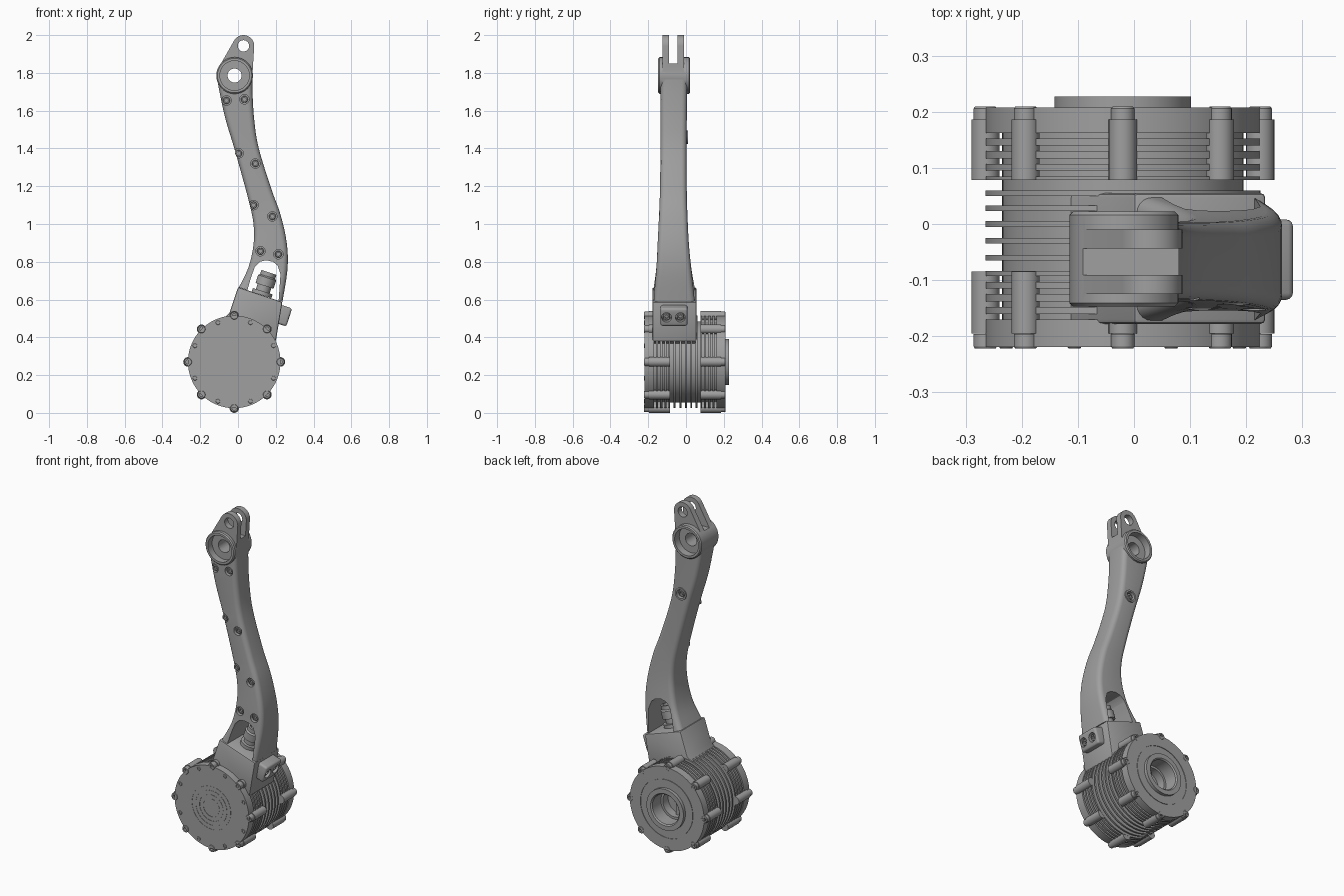
import bpy, bmesh, math
from mathutils import Vector
from mathutils.geometry import convex_hull_2d

cube = bpy.data.objects.get("Cube")
if cube:
    bpy.data.objects.remove(cube, do_unlink=True)

grey = bpy.data.materials.new("machined grey")
grey.use_nodes = True
color = (0.35, 0.35, 0.35, 1)
grey.diffuse_color = color
grey.node_tree.nodes["Principled BSDF"].inputs["Base Color"].default_value = color

FRONT, BACK = Vector((0, -1, 0)), Vector((0, 1, 0))


def finish(name, bm):
    bmesh.ops.recalc_face_normals(bm, faces=bm.faces)
    mesh = bpy.data.meshes.new(name)
    bm.to_mesh(mesh)
    bm.free()
    mesh.materials.append(grey)
    obj = bpy.data.objects.new(name, mesh)
    bpy.context.collection.objects.link(obj)
    return obj


def skin(name, rings):
    """Closed tube through rings of equal length, capped at both ends."""
    bm = bmesh.new()
    rows = [[bm.verts.new(p) for p in ring] for ring in rings]
    n = len(rows[0])
    for a, b in zip(rows, rows[1:]):
        for i in range(n):
            j = (i + 1) % n
            bm.faces.new((a[i], a[j], b[j], b[i]))
    bm.faces.new(rows[0][::-1])
    bm.faces.new(rows[-1])
    return finish(name, bm)


def prism(name, outline, y0, y1):
    return skin(name, [[(x, y, z) for x, z in outline] for y in (y0, y1)])


def circle(x, z, r, n=48):
    return [(x + r * math.cos(math.tau * i / n), z + r * math.sin(math.tau * i / n)) for i in range(n)]


def lathe(name, origin, axis, profile, n=32):
    """Profile of (radius, distance along axis), starting and ending in a cap."""
    turn = axis.to_track_quat('Z', 'Y')
    return skin(name, [[Vector(origin) + turn @ Vector((x, y, h)) for x, y in circle(0, 0, r, n)]
                       for r, h in profile])


def apply(obj, kind, **settings):
    mod = obj.modifiers.new(kind, kind)
    for key, value in settings.items():
        setattr(mod, key, value)
    bpy.context.view_layer.objects.active = obj
    bpy.ops.object.modifier_apply(modifier=mod.name)


def boolean(obj, other, operation='DIFFERENCE'):
    apply(obj, 'BOOLEAN', object=other, operation=operation, solver='EXACT')
    bpy.data.objects.remove(other, do_unlink=True)


def screw(name, origin, axis, r, h, n=24):
    """Socket head whose seat is at the origin."""
    return lathe(name, origin, axis, [(r, 0), (r, h * 0.85), (r * 0.88, h),
                                      (r * 0.5, h), (r * 0.5, h * 0.4)], n)


def counterbored_screw(obj, name, surface, axis, r=0.025, depth=0.02):
    seat = Vector(surface) - axis * depth
    boolean(obj, lathe("bore", seat, axis, [(r, 0), (r, depth + 0.03)], 24))
    screw(name, seat - axis * 0.002, axis, r * 0.72, depth * 0.75)


# Motor drum: one turned body with cooling fins and a stepped rear bore
CX, CZ = -0.02, 0.27
RIM, ROOT = 0.245, 0.215
profile = [(0.01, -0.219)]
for r in (0.05, 0.075, 0.1, 0.125):
    profile += [(r, -0.219), (r, -0.2175), (r + 0.005, -0.2175), (r + 0.005, -0.219)]
profile.append((RIM, -0.219))
for y in (-0.165, -0.143, -0.12, -0.098):
    profile += [(RIM, y - 0.005), (ROOT, y - 0.005), (ROOT, y + 0.005), (RIM, y + 0.005)]
profile += [(RIM, -0.084), (ROOT, -0.084)]
for y in (-0.06, -0.03, 0, 0.028, 0.055):
    profile += [(ROOT, y - 0.005), (RIM, y - 0.005), (RIM, y + 0.005), (ROOT, y + 0.005)]
profile += [(ROOT, 0.078), (RIM, 0.078)]
for y in (0.09, 0.112, 0.135, 0.157):
    profile += [(RIM, y - 0.005), (ROOT, y - 0.005), (ROOT, y + 0.005), (RIM, y + 0.005)]
profile += [(RIM, 0.208), (0.175, 0.208), (0.175, 0.205), (0.17, 0.205), (0.17, 0.208),
            (0.122, 0.208), (0.122, 0.227), (0.095, 0.227), (0.088, 0.22), (0.088, 0.14),
            (0.075, 0.14), (0.075, 0.09), (0.01, 0.09)]
lathe("motor_drum", (CX, 0, CZ), BACK, profile, 96)
prism("bore_crossbar", [(CX - 0.01, CZ - 0.08), (CX + 0.01, CZ - 0.08),
                        (CX + 0.01, CZ + 0.08), (CX - 0.01, CZ + 0.08)], 0.08, 0.11)

# Bolt bosses and heads around the drum
for i, (x, z) in enumerate(circle(CX, CZ, RIM, 8)):
    lathe(f"front_boss_{i}", (x, -0.195, z), BACK, [(0.025, 0), (0.025, 0.11)])
    lathe(f"rear_boss_{i}", (x, 0.078, z), BACK, [(0.025, 0), (0.025, 0.108)])
    screw(f"front_bolt_{i}", (x, -0.196, z), FRONT, 0.021, 0.026)
    screw(f"rear_bolt_{i}", (x, 0.185, z), BACK, 0.021, 0.024)
for x, z in circle(CX, CZ, 0.225, 16)[1::2]:
    screw("cover_screw", (x, -0.21, z), FRONT, 0.012, 0.012, 16)

# Neck joining drum and arm
neck = prism("neck", [(0, 0.666), (-0.045, 0.53), (-0.115, 0.465), (0, 0.3), (0.2, 0.38), (0.235, 0.587)],
             -0.178, 0.055)
apply(neck, 'BEVEL', width=0.008, segments=2)

# Side connector block with two recessed screws
tilt = math.radians(-18)
side = Vector((math.cos(tilt), 0, math.sin(tilt)))
up = Vector((-side.z, 0, side.x))
mid = Vector((0.235, 0, 0.517))
corners = [mid + side * a + up * b for a, b in ((-0.06, -0.05), (0.038, -0.05), (0.038, 0.05), (-0.06, 0.05))]
block = prism("connector_block", [(c.x, c.z) for c in corners], -0.135, 0.008)
apply(block, 'BEVEL', width=0.012, segments=3)
for y in (-0.103, -0.03):
    counterbored_screw(block, "connector_screw", mid + side * 0.038 + BACK * y, side, 0.026, 0.03)

# Cable plug inside the arm window
lathe("cable_plug", Vector((0.125, -0.065, 0.625)), up,
      [(0.055, 0), (0.055, 0.02), (0.038, 0.02), (0.038, 0.05), (0.05, 0.05),
       (0.05, 0.095), (0.042, 0.102), (0.042, 0.125), (0.03, 0.125), (0.03, 0.1)])

# Arm: rounded sections swept between left and right edge points
stations = [Vector(s) for s in (
    (0.005, 0.665, 0.235, 0.588, -0.172, 0.047),
    (0.055, 0.77, 0.262, 0.76, -0.157, 0.028),
    (0.082, 0.89, 0.258, 0.9, -0.15, 0.015),
    (0.082, 1.0, 0.225, 1.05, -0.143, 0.008),
    (0.055, 1.13, 0.177, 1.184, -0.138, 0.004),
    (-0.018, 1.395, 0.11, 1.4, -0.135, 0.003),
    (-0.066, 1.554, 0.086, 1.55, -0.135, 0.004),
    (-0.1, 1.71, 0.077, 1.69, -0.135, 0.006),
    (-0.112, 1.79, 0.077, 1.78, -0.135, 0.008))]


def section(s, r=0.028, steps=5):
    left, right = Vector((s[0], 0, s[1])), Vector((s[2], 0, s[3]))
    width = (right - left).length
    across = (right - left) / width
    ring = []
    for k, (u, y) in enumerate(((width - r, s[5] - r), (r, s[5] - r), (r, s[4] + r), (width - r, s[4] + r))):
        for i in range(steps + 1):
            a = math.pi / 2 * (k + i / steps)
            ring.append(left + across * (u + r * math.cos(a)) + BACK * (y + r * math.sin(a)))
    return ring


path = []
for i in range(len(stations) - 1):
    p0, p1 = stations[max(i - 1, 0)], stations[i]
    p2, p3 = stations[i + 1], stations[min(i + 2, len(stations) - 1)]
    for t in (0, 0.25, 0.5, 0.75):
        path.append(0.5 * (2 * p1 + (p2 - p0) * t + (2 * p0 - 5 * p1 + 4 * p2 - p3) * t ** 2
                           + (3 * p1 - p0 - 3 * p2 + p3) * t ** 3))
path.append(stations[-1])
arm = skin("arm", [section(s) for s in path])

# Upper joint: hub and forked eye merged into the arm
HUB, EYE = (-0.018, 1.786), (0.029, 1.943)
points = circle(*HUB, 0.094) + circle(*EYE, 0.057)
outline = [points[i] for i in convex_hull_2d([Vector(p) for p in points])]
boolean(arm, prism("fork", outline, -0.125, -0.01), 'UNION')
boolean(arm, lathe("hub", (HUB[0], -0.147, HUB[1]), BACK,
                   [(0.091, 0), (0.097, 0.006), (0.097, 0.163), (0.091, 0.169)], 64), 'UNION')

# Slot, pockets, through holes and lower window
boolean(arm, prism("slot", [(-0.3, 1.85), (0.3, 1.85), (0.3, 2.1), (-0.3, 2.1)], -0.091, -0.044))
for y0, y1 in ((-0.2, -0.107), (-0.022, 0.1)):
    boolean(arm, prism("pocket", circle(*HUB, 0.078), y0, y1))
boolean(arm, prism("hub_hole", circle(*HUB, 0.037), -0.3, 0.2))
boolean(arm, prism("eye_hole", circle(*EYE, 0.03), -0.3, 0.2))
boolean(arm, prism("window", [(0.035, 0.6), (0.07, 0.72), (0.09, 0.775), (0.115, 0.8), (0.15, 0.808),
                              (0.185, 0.8), (0.21, 0.78), (0.225, 0.735), (0.212, 0.55)], -0.3, 0.2))

# Arm screws, seated in the front face, and one rear port
for x, z in ((-0.061, 1.654), (0.034, 1.66), (0.003, 1.374), (0.092, 1.32),
             (0.082, 1.1), (0.182, 1.04), (0.119, 0.856), (0.214, 0.84)):
    face = min(path, key=lambda s: abs((s[1] + s[3]) / 2 - z))
    counterbored_screw(arm, "arm_screw", (x, face[4], z), FRONT)
boolean(arm, lathe("port_rim", (0.03, -0.02, 1.46), BACK, [(0.036, 0), (0.036, 0.03)]), 'UNION')
counterbored_screw(arm, "port_screw", (0.03, 0.01, 1.46), BACK, 0.026, 0.025)

# Smooth shading with crisp edges
bpy.ops.object.select_all(action='DESELECT')
for obj in bpy.context.scene.objects:
    if obj.type == 'MESH' and obj.data.materials and obj.data.materials[0] == grey:
        obj.select_set(True)
        bpy.context.view_layer.objects.active = obj
bpy.ops.object.shade_smooth_by_angle(angle=math.radians(30))
